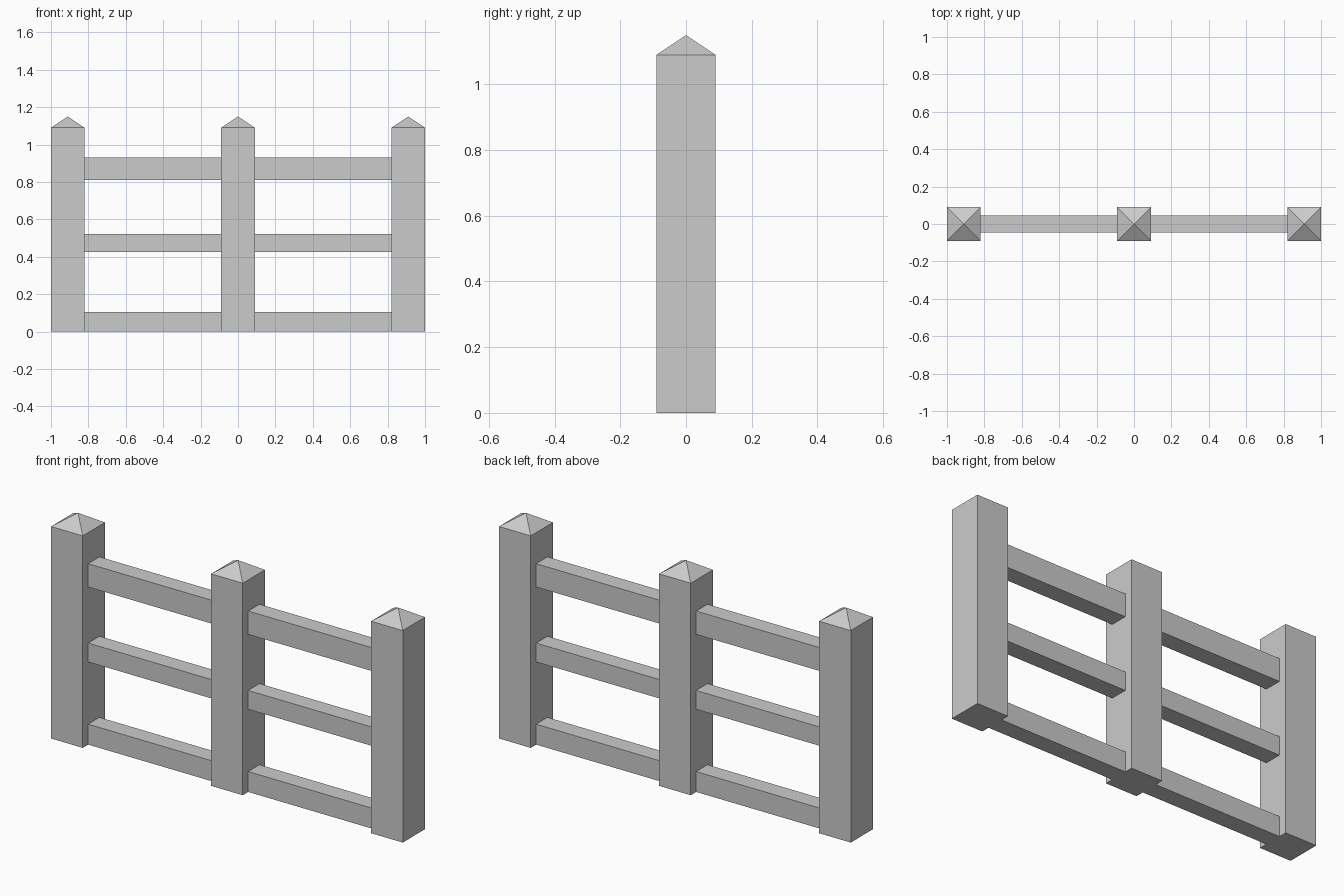
import bpy
import bmesh
from mathutils import Matrix

cube = bpy.data.objects.get("Cube")
if cube:
    bpy.data.objects.remove(cube, do_unlink=True)

# One plain grey for the whole fence
grey = bpy.data.materials.new("plain_grey")
grey.use_nodes = True
colour = (0.6, 0.6, 0.6, 1)
grey.diffuse_color = colour
grey.node_tree.nodes["Principled BSDF"].inputs["Base Color"].default_value = colour

HALF = 0.09            # half the post width
SHOULDER, TIP = 1.09, 1.15
SPACING = 0.91         # distance between post centres


def add_object(name, bm):
    mesh = bpy.data.meshes.new(name)
    bmesh.ops.recalc_face_normals(bm, faces=bm.faces)
    bm.to_mesh(mesh)
    bm.free()
    mesh.materials.append(grey)
    obj = bpy.data.objects.new(name, mesh)
    bpy.context.collection.objects.link(obj)
    return obj


def box(x0, x1, depth, z0, z1):
    bm = bmesh.new()
    place = Matrix.Translation(((x0 + x1) / 2, 0, (z0 + z1) / 2))
    size = Matrix.Diagonal((x1 - x0, depth, z1 - z0, 1))
    bmesh.ops.create_cube(bm, size=1, matrix=place @ size)
    return bm


def add_post(name, x):
    # Square post whose top face is poked up into a pyramid cap
    bm = box(x - HALF, x + HALF, 2 * HALF, 0, SHOULDER)
    top = max(bm.faces, key=lambda f: f.calc_center_median().z)
    peak = bmesh.ops.poke(bm, faces=[top])["verts"][0]
    peak.co.z = TIP
    add_object(name, bm)


# Posts
for name, side in (("right_post", -1), ("middle_post", 0), ("left_post", 1)):
    add_post(name, side * SPACING)

# Rails butt against the posts on each side of the middle
rails = {"bottom": (0, 0.105), "middle": (0.425, 0.522), "top": (0.81, 0.93)}
for level, (z0, z1) in rails.items():
    for name, start in (("right", HALF - SPACING), ("left", HALF)):
        end = start + SPACING - 2 * HALF
        add_object(f"{name}_{level}_rail", box(start, end, 0.092, z0, z1))
